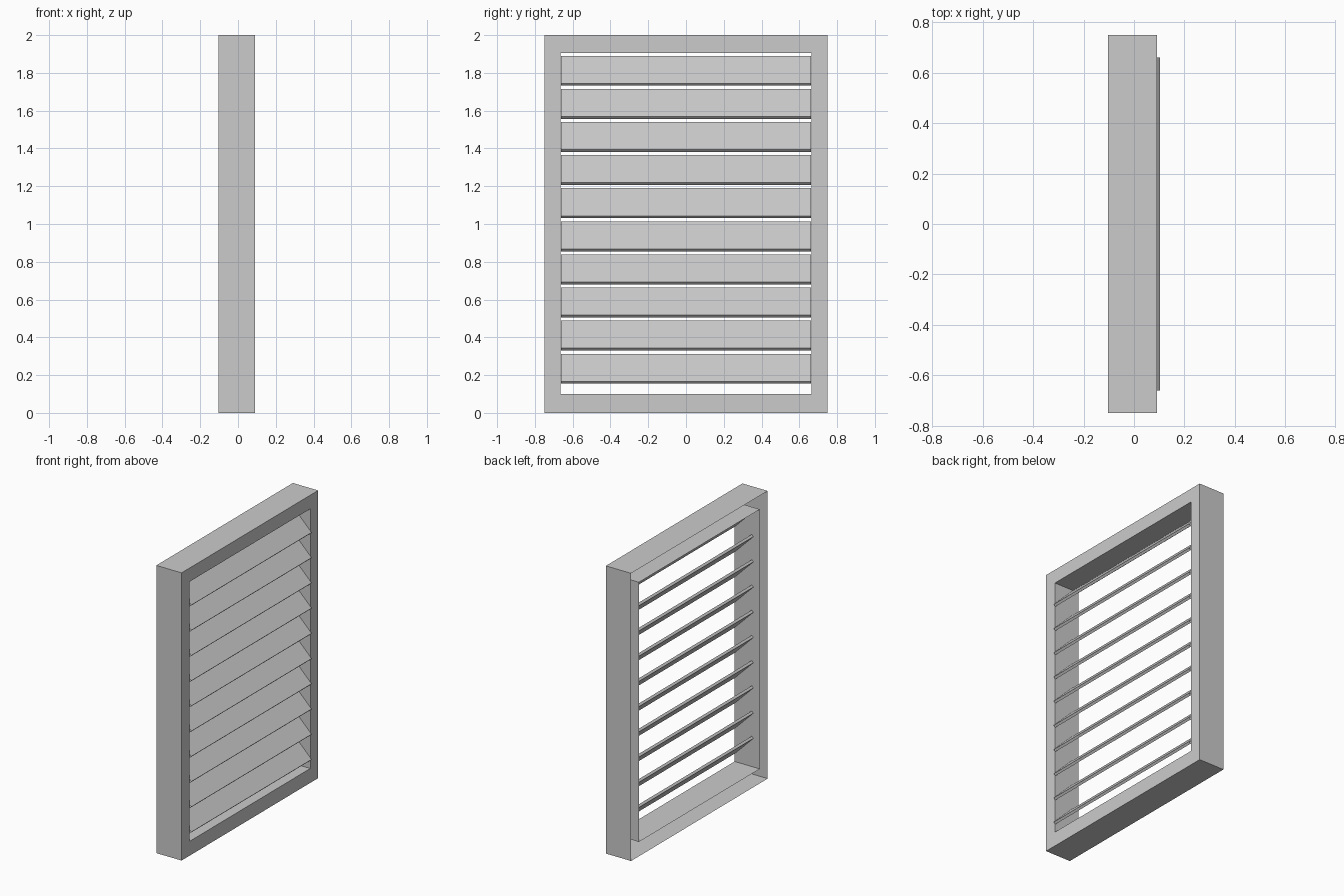
import bpy

if "Cube" in bpy.data.objects:
    bpy.data.objects.remove(bpy.data.objects["Cube"])

X_BACK, X_FRONT = -0.103, 0.091


def make_object(name, verts, faces):
    mesh = bpy.data.meshes.new(name)
    mesh.from_pydata(verts, [], faces)
    mesh.update()
    obj = bpy.data.objects.new(name, mesh)
    bpy.context.collection.objects.link(obj)
    return obj


def ring(x, half_width, z0, z1):
    """Rectangle in the YZ plane, counter-clockwise seen from +x."""
    return [(x, -half_width, z0), (x, half_width, z0),
            (x, half_width, z1), (x, -half_width, z1)]


# Frame: thin U-channel running round the opening, open at the -x side
outer = (0.75, 0.0, 2.0)
inner = (0.664, 0.10, 1.905)
rings = [ring(X_BACK, *outer), ring(X_FRONT, *outer),
         ring(X_FRONT, *inner), ring(X_BACK, *inner)]
frame_faces = []
for r in range(3):
    for i in range(4):
        j = (i + 1) % 4
        frame_faces.append((r * 4 + i, r * 4 + j, r * 4 + 4 + j, r * 4 + 4 + i))
make_object("vent_frame", [v for r in rings for v in r], frame_faces)

# Slats: ten boards tilted 45 degrees, open at the ends
SLATS, PITCH, HALF = 10, 0.1753, 0.661
LOW_X, LOW_Z, RISE, THICK = 0.103, 0.167, 0.146, 0.0125
profile = [(LOW_X, LOW_Z), (LOW_X - RISE, LOW_Z + RISE),
           (LOW_X - RISE - THICK, LOW_Z + RISE - THICK),
           (LOW_X - THICK, LOW_Z - THICK)]
for n in range(SLATS):
    verts = [(x, y, z + n * PITCH) for y in (-HALF, HALF) for x, z in profile]
    faces = [(i, i + 4, (i + 1) % 4 + 4, (i + 1) % 4) for i in range(4)]
    make_object(f"slat_{n + 1}", verts, faces)
